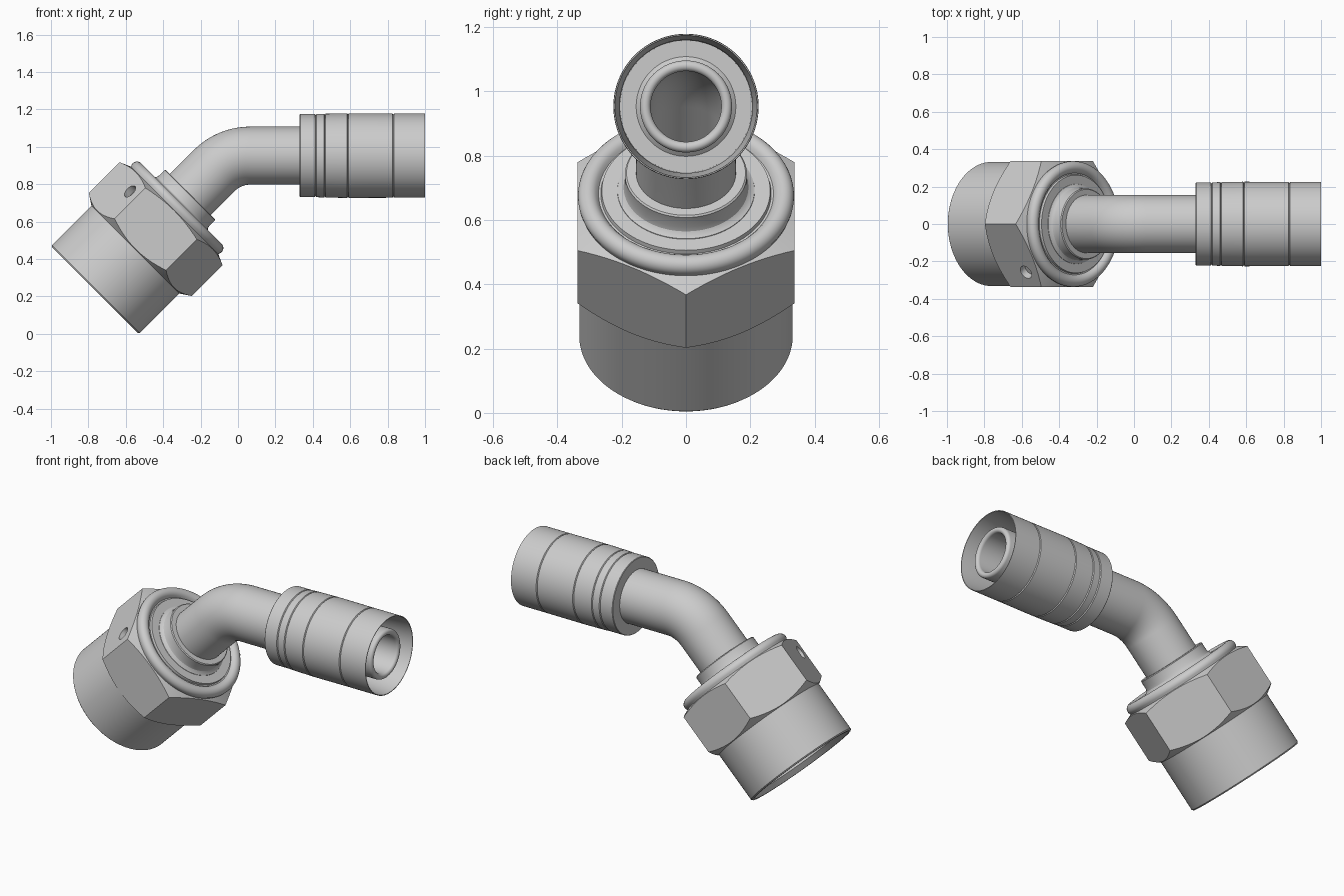
import bpy, bmesh
from math import sin, cos, pi, radians
from mathutils import Vector

if "Cube" in bpy.data.objects:
    bpy.data.objects.remove(bpy.data.objects["Cube"])

# Centreline: 45 degree straight leg, bend, then a level leg along x
C = cos(pi / 4)
START = Vector((-0.765, 0, 0.235))
U = Vector((C, 0, C))
V = Vector((-C, 0, C))
Y = Vector((0, 1, 0))
BEND_R, AXIS_Z, BEND_END_X = 0.27, 0.953, 0.065
T0 = 0.903
T1 = T0 + BEND_R * pi / 4


def frame(t):
    """Point on the centreline and the in-plane side direction."""
    if t <= T0:
        return START + U * t, V
    if t < T1:
        a = (T1 - t) / BEND_R
        side = Vector((-sin(a), 0, cos(a)))
        return Vector((BEND_END_X, 0, AXIS_Z - BEND_R)) + side * BEND_R, side
    return Vector((BEND_END_X + t - T1, 0, AXIS_Z)), Vector((0, 0, 1))


def at_x(x):
    return T1 + x - BEND_END_X


def sweep(name, profile, n=96):
    """Revolve a closed (distance, radius) outline around the centreline."""
    bm = bmesh.new()
    rings = []
    for t, r in profile:
        p, side = frame(t)
        if r == 0:
            rings.append([bm.verts.new(p)] * n)
        else:
            rings.append([bm.verts.new(p + side * (r * cos(2 * pi * i / n)) + Y * (r * sin(2 * pi * i / n)))
                          for i in range(n)])
    for k in range(len(rings)):
        a, b = rings[k], rings[(k + 1) % len(rings)]
        for i in range(n):
            j = (i + 1) % n
            vs = list(dict.fromkeys((a[i], a[j], b[j], b[i])))
            if len(vs) > 2:
                bm.faces.new(vs)
    bmesh.ops.recalc_face_normals(bm, faces=bm.faces)
    me = bpy.data.meshes.new(name)
    bm.to_mesh(me)
    bm.free()
    ob = bpy.data.objects.new(name, me)
    bpy.context.collection.objects.link(ob)
    return ob


def activate(ob):
    bpy.ops.object.select_all(action='DESELECT')
    ob.select_set(True)
    bpy.context.view_layer.objects.active = ob


def boolean(ob, other, op):
    activate(ob)
    m = ob.modifiers.new(op, 'BOOLEAN')
    m.operation, m.solver, m.object = op, 'EXACT', other
    bpy.ops.object.modifier_apply(modifier=m.name)
    bpy.data.objects.remove(other)


def smooth(ob, angle=25):
    activate(ob)
    bpy.ops.object.shade_smooth_by_angle(angle=radians(angle))


# Swivel nut: hexagonal bar trimmed by a turned outline with round skirt and bead
nut = sweep("swivel_nut", [(-0.1, 0.0001), (-0.1, 0.389), (0.75, 0.389), (0.75, 0.0001)], 6)
bpy.data.objects.remove(nut)
bm = bmesh.new()
ends = [[bm.verts.new(START + U * t + V * (0.389 * cos(i * pi / 3)) + Y * (0.389 * sin(i * pi / 3)))
         for i in range(6)] for t in (-0.1, 0.75)]
for ring in ends:
    bm.faces.new(ring)
for i in range(6):
    j = (i + 1) % 6
    bm.faces.new((ends[0][i], ends[0][j], ends[1][j], ends[1][i]))
bmesh.ops.recalc_face_normals(bm, faces=bm.faces)
me = bpy.data.meshes.new("swivel_nut")
bm.to_mesh(me)
bm.free()
nut = bpy.data.objects.new("swivel_nut", me)
bpy.context.collection.objects.link(nut)

bead = [(0.622 + 0.032 * sin(radians(a)), 0.304 + 0.032 * cos(radians(a))) for a in range(-30, 151, 15)]
turned = sweep("turned_outline",
               [(0, 0.326), (0.007, 0.332), (0.305, 0.332), (0.348, 0.396), (0.573, 0.396), (0.602, 0.331)]
               + bead
               + [(0.632, 0.272), (0.632, 0.265), (0.645, 0.262), (0.645, 0.19), (0.44, 0.19),
                  (0.40, 0.285), (0.03, 0.285), (0, 0.312)], 128)
boolean(nut, turned, 'INTERSECT')

# Small round hole in one flat of the nut
normal = V * cos(pi / 6) - Y * 0.5
spot = START + U * 0.505 + V * 0.244 - Y * 0.26
bpy.ops.mesh.primitive_cylinder_add(vertices=32, radius=0.038, depth=0.09, location=spot)
drill = bpy.context.object
drill.rotation_euler = normal.to_track_quat('Z', 'Y').to_euler()
bpy.context.view_layer.update()
boolean(nut, drill, 'DIFFERENCE')
smooth(nut, 20)

# Bent tube with seat flange, collar and rounded hose nipple
bend = [T0 + (T1 - T0) * i / 16 for i in range(17)]
tip = [(at_x(0.965 + 0.0165 * sin(radians(a))), 0.1265 + 0.0165 * cos(radians(a))) for a in range(0, 181, 20)]
tube = sweep("bent_tube",
             [(0.30, 0.115), (0.30, 0.17), (0.41, 0.26), (0.43, 0.26), (0.45, 0.195), (0.64, 0.215),
              (0.647, 0.213), (0.651, 0.203), (0.66, 0.194), (0.675, 0.19), (0.717, 0.19),
              (0.722, 0.185), (0.722, 0.155)]
             + [(t, 0.155) for t in bend]
             + [(at_x(0.45), 0.155), (at_x(0.46), 0.143)] + tip
             + [(t, 0.11) for t in reversed(bend)])
smooth(tube)

# Crimp sleeve with shallow grooves, open at the hose end
outline = [(0.33, 0.15), (0.33, 0.219), (0.333, 0.222)]
for x, r in ((0.415, 0.222), (0.465, 0.224), (0.588, 0.226), (0.83, 0.225)):
    outline += [(x - 0.004, r), (x, r - 0.006), (x + 0.004, r)]
outline += [(1.0, 0.225), (1.0, 0.221), (0.83, 0.207), (0.45, 0.205), (0.45, 0.15)]
sleeve = sweep("crimp_sleeve", [(at_x(x), r) for x, r in outline])
smooth(sleeve)
